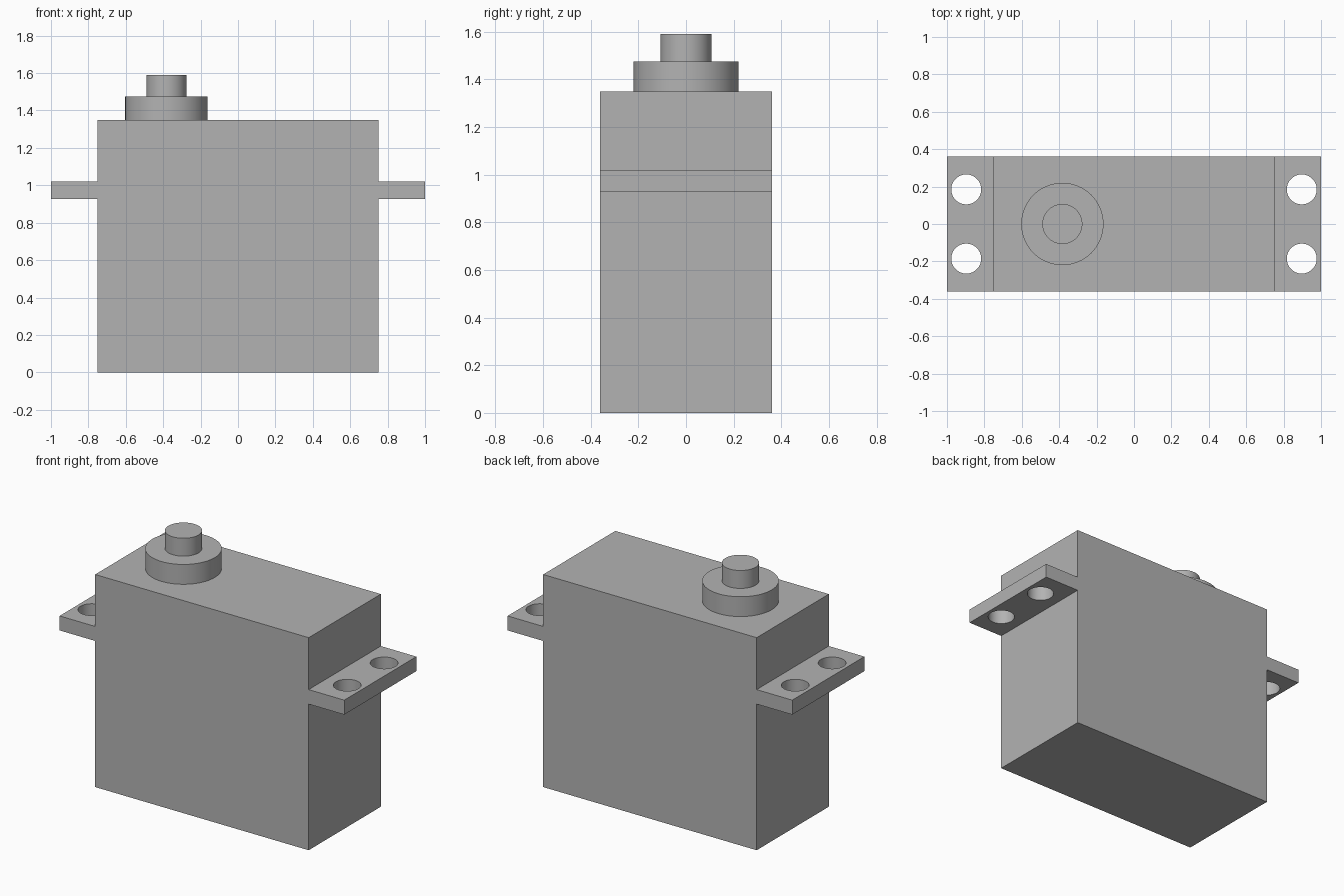
import bpy
import math

cube = bpy.data.objects.get("Cube")
if cube:
    bpy.data.objects.remove(cube, do_unlink=True)

# Single grey plastic
grey = bpy.data.materials.new("grey plastic")
grey.use_nodes = True
colour = (0.45, 0.45, 0.45, 1)
grey.diffuse_color = colour
grey.node_tree.nodes["Principled BSDF"].inputs["Base Color"].default_value = colour

HALF_X, HALF_Y, BODY_TOP = 0.75, 0.362, 1.35
TAB_LOW, TAB_HIGH = 0.928, 1.02
SHAFT_X = -0.383


def finish(name):
    obj = bpy.context.object
    obj.name = name
    obj.data.materials.append(grey)
    return obj


def box(name, x0, x1, half_y, z0, z1):
    bpy.ops.mesh.primitive_cube_add(size=1, location=((x0 + x1) / 2, 0, (z0 + z1) / 2))
    bpy.context.object.scale = (x1 - x0, 2 * half_y, z1 - z0)
    bpy.ops.object.transform_apply(location=False, rotation=False, scale=True)
    return finish(name)


def cylinder(name, x, y, radius, z0, z1):
    bpy.ops.mesh.primitive_cylinder_add(vertices=64, radius=radius, depth=z1 - z0,
                                        location=(x, y, (z0 + z1) / 2))
    bpy.ops.object.shade_smooth_by_angle(angle=math.radians(30))
    return finish(name)


# Main case
box("case", -HALF_X, HALF_X, HALF_Y, 0, BODY_TOP)

# Output boss and shaft
cylinder("output_boss", SHAFT_X, 0, 0.22, BODY_TOP, 1.476)
cylinder("output_shaft", SHAFT_X, 0, 0.107, 1.476, 1.59)

# Mounting tabs, each with two drilled screw holes
for side, sign in (("left", 1), ("right", -1)):
    x0, x1 = sorted((sign * HALF_X, sign * 1.0))
    tab = box(side + "_mounting_tab", x0, x1, HALF_Y, TAB_LOW, TAB_HIGH)
    for y in (-0.185, 0.185):
        drill = cylinder(side + "_hole_cutter", sign * 0.897, y, 0.08,
                         TAB_LOW - 0.1, TAB_HIGH + 0.1)
        drill.hide_render = True
        cut = tab.modifiers.new("screw hole", "BOOLEAN")
        cut.operation = "DIFFERENCE"
        cut.solver = "EXACT"
        cut.object = drill
        bpy.context.view_layer.objects.active = tab
        bpy.ops.object.modifier_apply(modifier=cut.name)
        bpy.data.objects.remove(drill, do_unlink=True)
    # Smooth hole walls, flat outer faces
    bpy.ops.object.select_all(action="DESELECT")
    tab.select_set(True)
    bpy.context.view_layer.objects.active = tab
    bpy.ops.object.shade_smooth_by_angle(angle=math.radians(30))
